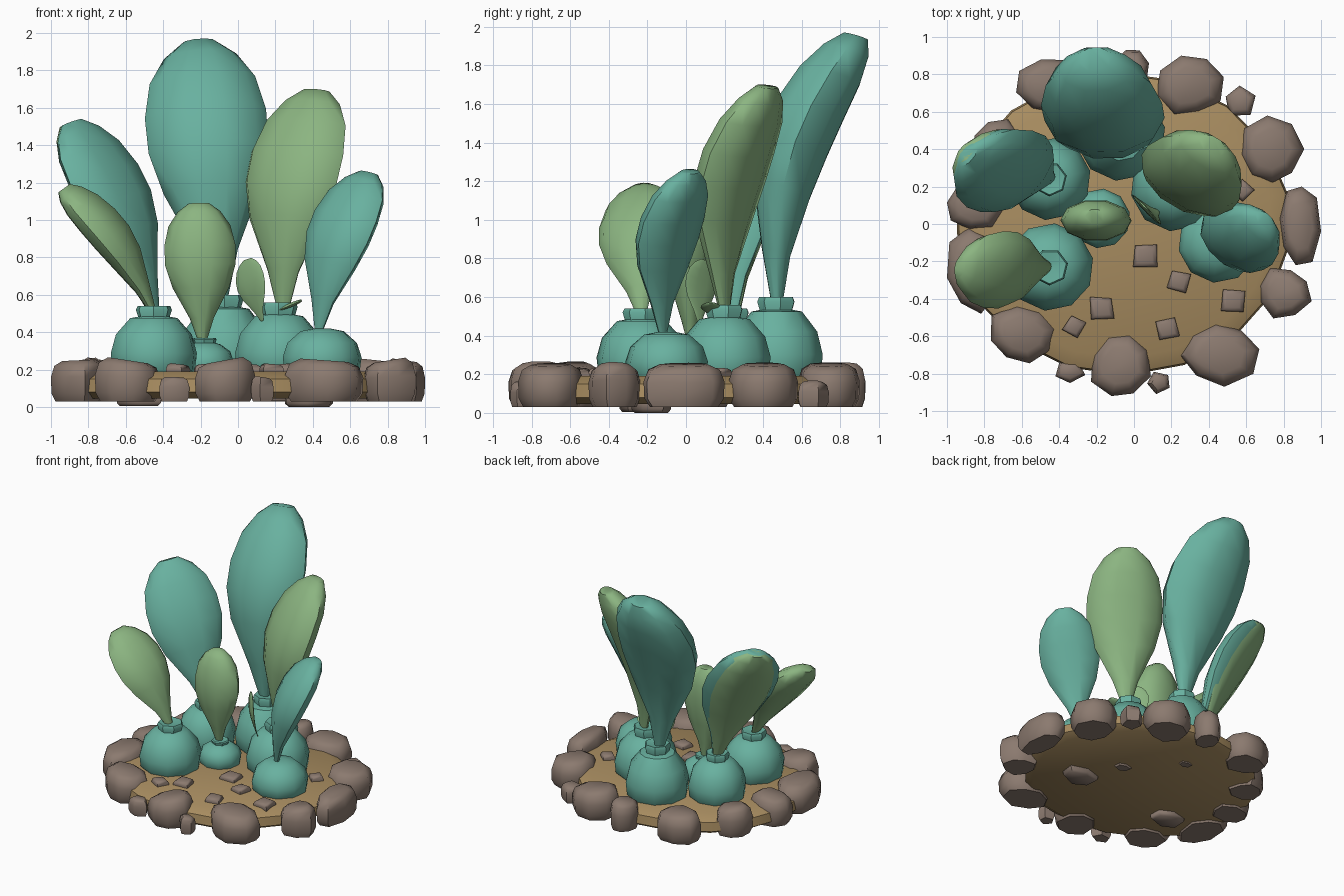
import bpy, bmesh, math, random
from mathutils import Vector

random.seed(4)
if "Cube" in bpy.data.objects:
    bpy.data.objects.remove(bpy.data.objects["Cube"])


def material(name, rgb):
    m = bpy.data.materials.new(name)
    m.use_nodes = True
    m.diffuse_color = (*rgb, 1)
    m.node_tree.nodes["Principled BSDF"].inputs["Base Color"].default_value = (*rgb, 1)
    return m


TEAL = material("teal", (0.14, 0.44, 0.35))
GREEN = material("leaf green", (0.26, 0.46, 0.22))
SOIL = material("soil brown", (0.40, 0.27, 0.12))
STONE = material("stone brown", (0.26, 0.195, 0.16))


def loft(name, rings, mat, angle=40):
    """Skin a list of equal-length point rings and cap both ends."""
    bm = bmesh.new()
    loops = [[bm.verts.new(p) for p in ring] for ring in rings]
    n = len(loops[0])
    for a, b in zip(loops, loops[1:]):
        for i in range(n):
            j = (i + 1) % n
            bm.faces.new((a[i], a[j], b[j], b[i]))
    bm.faces.new(loops[0][::-1])
    bm.faces.new(loops[-1])
    bmesh.ops.recalc_face_normals(bm, faces=bm.faces)
    me = bpy.data.meshes.new(name)
    bm.to_mesh(me)
    bm.free()
    me.materials.append(mat)
    ob = bpy.data.objects.new(name, me)
    bpy.context.collection.objects.link(ob)
    bpy.ops.object.select_all(action="DESELECT")
    ob.select_set(True)
    bpy.context.view_layer.objects.active = ob
    bpy.ops.object.shade_smooth_by_angle(angle=math.radians(angle))
    return ob


def circle(n, turn=0.0):
    return [(math.cos(turn + math.tau * i / n), math.sin(turn + math.tau * i / n))
            for i in range(n)]


def lathe(name, x, y, profile, n, mat, sy=1.0, turn=0.2):
    return loft(name, [[(x + c * r, y + s * r * sy, z) for c, s in circle(n, turn)]
                       for r, z in profile], mat)


def rock(name, x, y, hx, hy, z0, z1, n=7):
    """Chunky stone whose irregular outline fills the given half sizes."""
    pts = [(c * k, s * k) for c, s in circle(n, random.uniform(0, 6))
           for k in [random.uniform(0.86, 1.1)]]
    lo = [min(p[i] for p in pts) for i in (0, 1)]
    hi = [max(p[i] for p in pts) for i in (0, 1)]
    pts = [[2 * (p[i] - lo[i]) / (hi[i] - lo[i]) - 1 for i in (0, 1)] for p in pts]
    tilt = random.uniform(-0.08, 0.08)
    rings = []
    for k, h in ((0.84, 0), (0.98, 0.2), (1, 0.6), (0.88, 0.88), (0.6, 1)):
        rings.append([(x + px * hx * k, y + py * hy * k,
                       z0 + (z1 - z0) * h * (1 + tilt * px)) for px, py in pts])
    return loft(name, rings, STONE, 55)


def leaf(name, base, tip, across, half_w, half_t, bow, mat, shift=0.0):
    """Paddle leaf: narrow stalk, broad blade, bowed toward the middle."""
    base, tip = Vector(base), Vector(tip)
    axis = tip - base
    w = Vector((*across, 0))
    w = (w - axis * (w.dot(axis) / axis.length_squared)).normalized()
    n = w.cross(axis).normalized()
    rings = []
    for t, k in ((0, 0.1), (0.18, 0.34), (0.4, 0.8), (0.56, 0.99), (0.7, 1),
                 (0.84, 0.87), (0.94, 0.6), (1, 0.28)):
        mid = base + axis * t + n * (bow * math.sin(math.pi * t) + shift)
        thick = half_t * k ** 0.8
        rings.append([mid + w * (c * half_w * k) + n * (s * thick)
                      for c, s in circle(10)])
    return loft(name, rings, mat, 50)


# Soil bed
lathe("soil_bed", -0.06, 0, [(0.84, 0.045), (0.9, 0.08), (0.89, 0.15), (0.8, 0.19)],
      18, SOIL, sy=0.9)

# Border stones: x, y, half width, half depth
border = [
    (0.89, -0.01, 0.11, 0.21), (0.74, 0.40, 0.17, 0.18), (0.30, 0.74, 0.18, 0.16),
    (0.57, 0.66, 0.08, 0.08), (-0.02, 0.82, 0.10, 0.11), (-0.46, 0.73, 0.17, 0.15),
    (-0.72, 0.43, 0.14, 0.13), (-0.85, 0.10, 0.15, 0.13), (-0.85, -0.25, 0.15, 0.23),
    (-0.59, -0.59, 0.175, 0.155), (-0.34, -0.79, 0.08, 0.06), (-0.07, -0.755, 0.16, 0.165),
    (0.13, -0.85, 0.06, 0.06), (0.46, -0.70, 0.21, 0.17), (0.81, -0.37, 0.14, 0.135),
]
for i, (x, y, hx, hy) in enumerate(border):
    big = hx + hy > 0.2
    rock(f"border_stone_{i}", x, y, hx, hy, 0.03, 0.25 if big else 0.16, 8 if big else 5)

# Pebbles on the soil and a few poking out underneath
for i, (x, y) in enumerate([(0.06, -0.17), (0.24, -0.31), (0.53, -0.41), (-0.17, -0.45),
                            (-0.32, -0.55), (0.18, -0.56), (0.58, 0.18)]):
    rock(f"pebble_{i}", x, y, 0.065, 0.06, 0.16, 0.23, 4)
for i, (x, y, r) in enumerate([(0.38, -0.18, 0.13), (-0.53, -0.25, 0.12),
                               (0.2, 0.11, 0.06), (-0.13, 0.44, 0.05)]):
    rock(f"under_pebble_{i}", x, y, r, r * 0.8, 0.06 - r * 0.46, 0.09, 6)


# Bulbs: x, y, radius, shoulder height, neck height above the shoulder
def bulb(name, x, y, r, top, neck):
    lathe(name, x, y, [(r * 0.7, 0.12), (r * 0.96, 0.2), (r, 0.2 + (top - 0.2) * 0.3),
                       (r * 0.88, 0.2 + (top - 0.2) * 0.65), (r * 0.55, top - 0.015),
                       (r * 0.2, top)], 10, TEAL)
    if neck:
        lathe(name + "_neck", x, y, [(r * 0.34, top - 0.03), (r * 0.42, top + neck * 0.6),
                                     (r * 0.38, top + neck), (r * 0.1, top + neck * 0.8)],
              7, TEAL)


bulb("front_right_bulb", -0.45, -0.23, 0.235, 0.49, 0.05)
bulb("left_bulb", 0.45, -0.10, 0.215, 0.42, 0)
bulb("middle_bulb", 0.22, 0.20, 0.24, 0.50, 0.06)
bulb("back_bulb", -0.07, 0.47, 0.24, 0.54, 0.06)
bulb("small_bulb", -0.18, 0.03, 0.16, 0.35, 0.02)
bulb("back_right_bulb", -0.45, 0.24, 0.22, 0.49, 0.05)

# Leaves
leaf("back_leaf", (-0.09, 0.47, 0.56), (-0.21, 0.88, 1.95), (1, 0), 0.325, 0.19, 0.15, TEAL)
leaf("middle_leaf", (0.24, 0.20, 0.5), (0.42, 0.42, 1.69), (0.85, -0.5), 0.285, 0.135,
     0.12, GREEN)
leaf("left_leaf", (0.43, -0.12, 0.4), (0.7, 0.02, 1.25), (0.75, -0.65), 0.22, 0.105,
     0.08, TEAL)
leaf("front_right_leaf", (-0.45, -0.23, 0.5), (-0.93, -0.23, 1.17), (0.35, 0.93),
     0.215, 0.1, 0.06, GREEN)
leaf("small_leaf", (-0.19, 0.03, 0.34), (-0.21, 0.04, 1.09), (1, 0), 0.19, 0.11, 0.02, GREEN)
right_base, right_tip = (-0.44, 0.24, 0.5), (-0.89, 0.37, 1.52)
leaf("back_right_leaf", right_base, right_tip, (0.7, 0.7), 0.275, 0.105, 0.07, TEAL)
leaf("back_right_leaf_underside", right_base, right_tip, (0.7, 0.7), 0.25, 0.1, 0.07,
     GREEN, shift=-0.02)

# Thin young sprout and a short flap beside the middle bulb's neck
leaf("sprout", (0.13, 0.07, 0.46), (0.05, 0.1, 0.79), (0.7, -0.7), 0.11, 0.012, 0.02, GREEN)
leaf("neck_flap", (0.2, 0.12, 0.51), (0.34, 0.13, 0.57), (0, 1), 0.05, 0.012, 0, GREEN)
